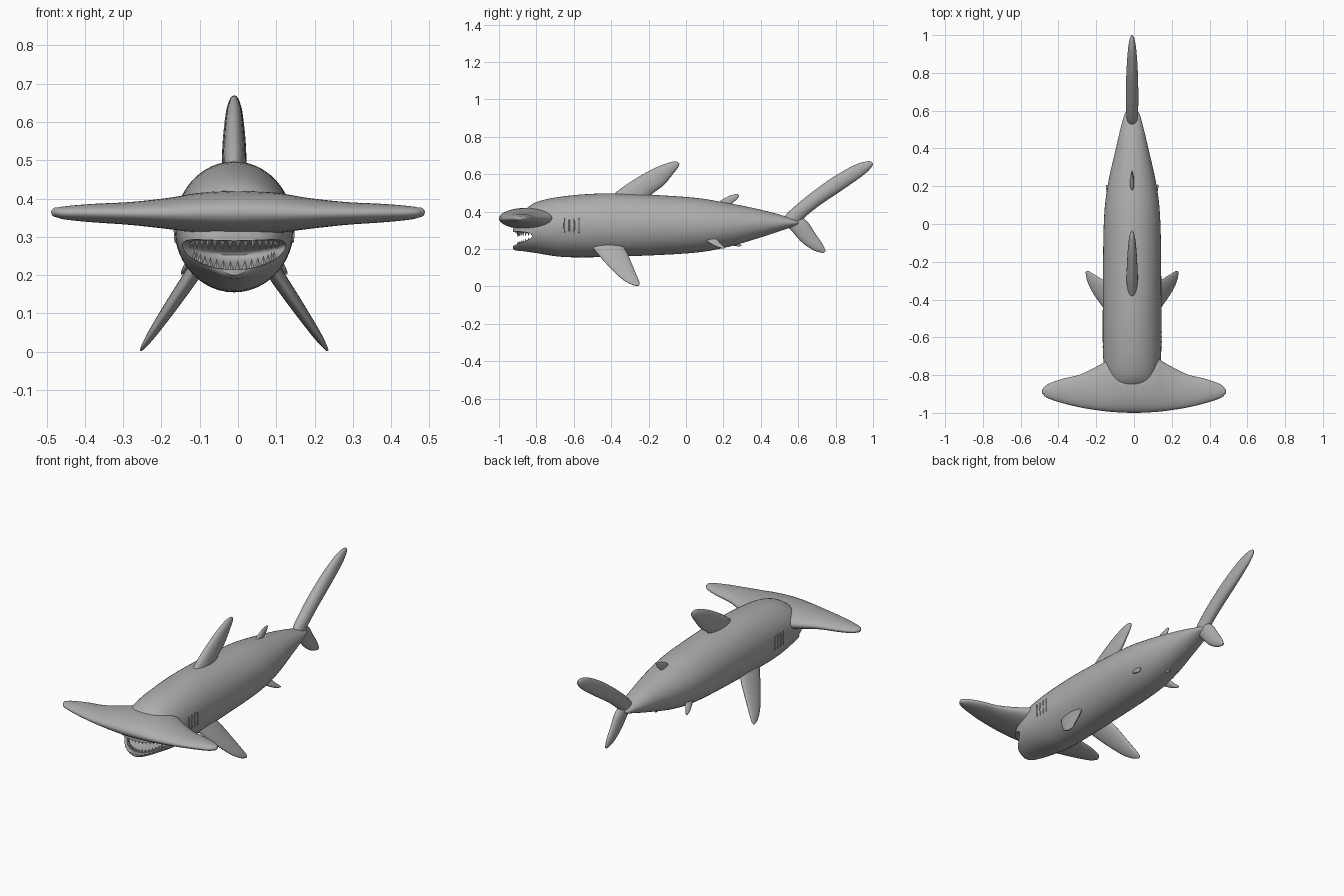
import bpy, bmesh, math
from mathutils import Vector, Matrix

if "Cube" in bpy.data.objects:
    bpy.data.objects.remove(bpy.data.objects["Cube"], do_unlink=True)

grey = bpy.data.materials.new("shark grey")
grey.use_nodes = True
GREY = (0.42, 0.42, 0.42, 1)
grey.diffuse_color = GREY
grey.node_tree.nodes["Principled BSDF"].inputs["Base Color"].default_value = GREY

CX = -0.01  # body centre line


def finish(name, bm, angle=50):
    bmesh.ops.recalc_face_normals(bm, faces=bm.faces)
    mesh = bpy.data.meshes.new(name)
    bm.to_mesh(mesh)
    bm.free()
    mesh.materials.append(grey)
    ob = bpy.data.objects.new(name, mesh)
    bpy.context.collection.objects.link(ob)
    smooth(ob, angle)
    return ob


def smooth(ob, angle):
    bpy.ops.object.select_all(action='DESELECT')
    ob.select_set(True)
    bpy.context.view_layer.objects.active = ob
    bpy.ops.object.shade_smooth_by_angle(angle=math.radians(angle))


def resample(rows, n):
    """Catmull-Rom interpolation through rows of numbers."""
    out = []
    last = len(rows) - 1
    for i in range(last):
        a, b, c, d = (rows[min(max(i + k, 0), last)] for k in (-1, 0, 1, 2))
        for s in range(n):
            t = s / n
            out.append([q + 0.5 * t * (r - p + t * (2 * p - 5 * q + 4 * r - w
                        + t * (3 * (q - r) + w - p)))
                        for p, q, r, w in zip(a, b, c, d)])
    return out + [list(rows[-1])]


def loft(name, rings):
    bm = bmesh.new()
    loops = [[bm.verts.new(p) for p in ring] for ring in rings]
    n = len(loops[0])
    for a, b in zip(loops, loops[1:]):
        for i in range(n):
            j = (i + 1) % n
            bm.faces.new((a[i], a[j], b[j], b[i]))
    bm.faces.new(loops[0])
    bm.faces.new(loops[-1])
    return finish(name, bm)


def circle(n):
    return [(math.cos(2 * math.pi * i / n), math.sin(2 * math.pi * i / n)) for i in range(n)]


# Body: y, half width, bottom z, top z
body_rows = [
    (-0.925, 0.05, 0.20, 0.33), (-0.91, 0.085, 0.192, 0.36), (-0.87, 0.12, 0.188, 0.40),
    (-0.80, 0.145, 0.178, 0.45), (-0.65, 0.155, 0.157, 0.482), (-0.40, 0.155, 0.158, 0.497),
    (0.0, 0.15, 0.176, 0.478), (0.2, 0.13, 0.205, 0.45), (0.4, 0.086, 0.262, 0.41),
    (0.53, 0.055, 0.305, 0.375), (0.59, 0.035, 0.325, 0.355), (0.61, 0.008, 0.335, 0.345)]
body = loft("body", [
    [(CX + w * c, y, (lo + hi) / 2 + s * (hi - lo) / 2) for c, s in circle(48)]
    for y, w, lo, hi in resample(body_rows, 5)])

# Open mouth carved with a smile-curved ellipsoid
bm = bmesh.new()
bmesh.ops.create_uvsphere(bm, u_segments=40, v_segments=24, radius=1)
for v in bm.verts:
    x = v.co.x * 0.165
    v.co = (CX + x, -0.95 + v.co.y * 0.22, 0.252 + v.co.z * 0.038 + 1.2 * x * x)
cutter = finish("mouth_cutter", bm)
cutter.hide_render = True
mod = body.modifiers.new("mouth", 'BOOLEAN')
mod.operation = 'DIFFERENCE'
mod.solver = 'EXACT'
mod.object = cutter
bpy.context.view_layer.objects.active = body
bpy.ops.object.modifier_apply(modifier="mouth")
bpy.data.objects.remove(cutter, do_unlink=True)
smooth(body, 40)

# Hammer head: x, front y, back y, bottom z, top z
half = [(0.0, -1.0, -0.70, 0.306, 0.42), (0.1, -0.996, -0.70, 0.31, 0.415),
        (0.18, -0.988, -0.745, 0.32, 0.402), (0.28, -0.972, -0.795, 0.331, 0.391),
        (0.38, -0.948, -0.82, 0.338, 0.386), (0.45, -0.925, -0.845, 0.345, 0.38),
        (0.475, -0.91, -0.862, 0.352, 0.375), (0.482, -0.895, -0.877, 0.36, 0.367)]
head_rows = [(-r[0], *r[1:]) for r in half[:0:-1]] + half
loft("hammer_head", [
    [(x, (f + b) / 2 + c * (b - f) / 2, (lo + hi) / 2 + s * (hi - lo) / 2) for c, s in circle(32)]
    for x, f, b, lo, hi in resample(head_rows, 5)])


def blob(name, centre, size):
    bm = bmesh.new()
    bmesh.ops.create_uvsphere(bm, u_segments=20, v_segments=12, radius=1,
                              matrix=Matrix.Translation(centre) @ Matrix.Diagonal((*size, 1)))
    finish(name, bm)


for side, label in ((1, "left"), (-1, "right")):
    blob(label + "_eye", (side * 0.474, -0.887, 0.364), (0.014, 0.018, 0.013))
    # Gill slits
    for i in range(4):
        blob(f"{label}_gill_{i + 1}", (CX + side * 0.154, -0.65 + i * 0.026, 0.325),
             (0.004, 0.004, 0.042))


def fin(name, rows, slope=0.0, root=(0, 0), side=1):
    """Rows: leading y, z, trailing y, z, half thickness. Slope leans the fin sideways."""
    normal = Vector((side, 0, slope)).normalized()
    rings = []
    for ly, lz, ty, tz, thick in resample(rows, 5):
        lead, trail = (Vector((CX + side * (root[0] + slope * (root[1] - z)), y, z))
                       for y, z in ((ly, lz), (ty, tz)))
        rings.append([lead.lerp(trail, (1 - c) / 2) + normal * s * thick for c, s in circle(24)])
    loft(name, rings)


fin("dorsal_fin", [
    (-0.42, 0.46, -0.19, 0.44, 0.03), (-0.36, 0.515, -0.19, 0.485, 0.03),
    (-0.25, 0.588, -0.12, 0.54, 0.026), (-0.15, 0.64, -0.07, 0.60, 0.02),
    (-0.075, 0.666, -0.042, 0.636, 0.012), (-0.045, 0.666, -0.035, 0.655, 0.004)])
fin("second_dorsal_fin", [
    (0.14, 0.42, 0.23, 0.41, 0.012), (0.19, 0.462, 0.25, 0.445, 0.011),
    (0.235, 0.485, 0.272, 0.465, 0.008), (0.275, 0.495, 0.284, 0.485, 0.003)])
fin("upper_tail_fin", [
    (0.50, 0.34, 0.585, 0.315, 0.025), (0.55, 0.40, 0.625, 0.36, 0.031),
    (0.65, 0.485, 0.71, 0.43, 0.033), (0.78, 0.58, 0.84, 0.518, 0.03),
    (0.90, 0.648, 0.945, 0.592, 0.022), (0.965, 0.668, 0.99, 0.635, 0.013),
    (0.992, 0.667, 1.0, 0.655, 0.004)])
fin("lower_tail_fin", [
    (0.53, 0.335, 0.60, 0.38, 0.022), (0.575, 0.285, 0.65, 0.345, 0.024),
    (0.62, 0.235, 0.69, 0.285, 0.02), (0.68, 0.194, 0.73, 0.226, 0.014),
    (0.735, 0.177, 0.747, 0.188, 0.004)])
fin("anal_fin", [
    (0.18, 0.235, 0.26, 0.25, 0.012), (0.225, 0.222, 0.275, 0.232, 0.01),
    (0.285, 0.213, 0.30, 0.22, 0.003)])

for side, label in ((1, "left"), (-1, "right")):
    fin(label + "_pectoral_fin", [
        (-0.53, 0.24, -0.35, 0.24, 0.02), (-0.49, 0.195, -0.315, 0.18, 0.02),
        (-0.43, 0.125, -0.285, 0.11, 0.017), (-0.355, 0.05, -0.26, 0.05, 0.012),
        (-0.30, 0.014, -0.248, 0.02, 0.007), (-0.262, 0.002, -0.25, 0.006, 0.003)],
        slope=0.68, root=(0.11, 0.2), side=side)
    fin(label + "_pelvic_fin", [
        (0.07, 0.265, 0.16, 0.265, 0.012), (0.12, 0.235, 0.18, 0.235, 0.01),
        (0.165, 0.212, 0.20, 0.215, 0.007), (0.20, 0.202, 0.208, 0.206, 0.003)],
        slope=0.7, root=(0.115, 0.235), side=side)


# Teeth along the jaw arcs
def teeth(name, count, width, z, rise, length, direction):
    bm = bmesh.new()
    for i in range(count):
        a = math.radians(-75 + 150 * i / (count - 1))
        x = width * math.sin(a)
        place = Matrix.Translation((CX + x, -0.80 - 0.1 * math.cos(a), z + rise * x * x
                                    + direction * length / 2))
        if direction < 0:
            place = place @ Matrix.Rotation(math.pi, 4, 'X')
        bmesh.ops.create_cone(bm, cap_ends=True, segments=6, radius1=0.008, radius2=0,
                              depth=length, matrix=place)
    finish(name, bm, 30)


teeth("upper_teeth", 16, 0.118, 0.294, 0.3, 0.03, -1)
teeth("lower_teeth", 16, 0.108, 0.214, 2.4, 0.024, 1)
